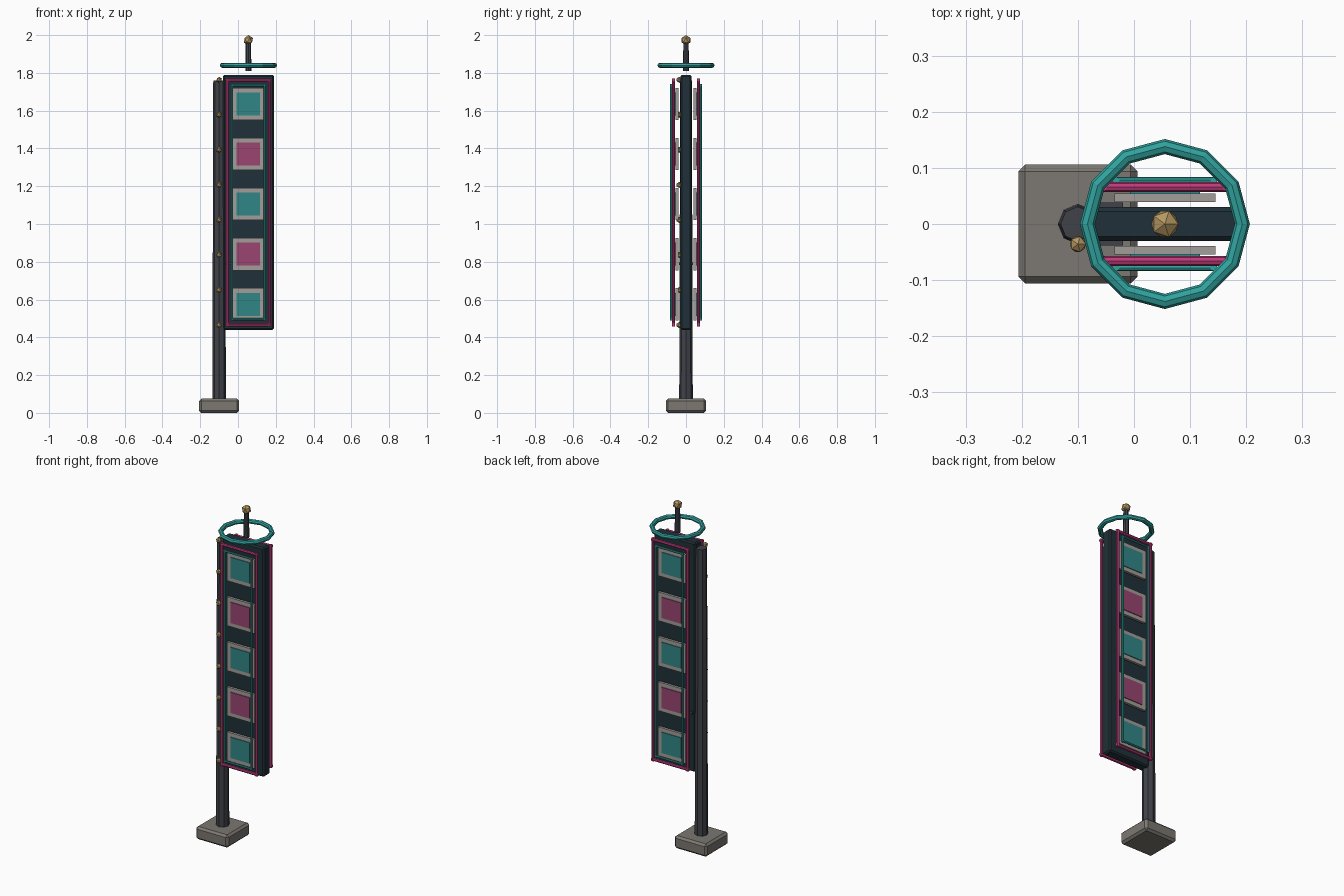
import bpy
from math import pi

if "Cube" in bpy.data.objects:
    bpy.data.objects.remove(bpy.data.objects["Cube"])

CX = 0.055  # centre line of the hanging panel


def mat(name, r, g, b):
    m = bpy.data.materials.new(name)
    m.diffuse_color = (r, g, b, 1)
    m.use_nodes = True
    m.node_tree.nodes["Principled BSDF"].inputs["Base Color"].default_value = m.diffuse_color
    return m


TEAL = mat("teal", 0.03, 0.36, 0.34)
PINK = mat("pink", 0.52, 0.045, 0.2)
TEAL_PANE = mat("teal_pane", 0.03, 0.24, 0.24)
PINK_PANE = mat("pink_pane", 0.32, 0.06, 0.16)
DARK = mat("dark_panel", 0.014, 0.03, 0.04)
STEEL = mat("steel", 0.05, 0.055, 0.065)
STONE = mat("stone", 0.2, 0.185, 0.165)
TRIM = mat("trim", 0.36, 0.34, 0.32)
GOLD = mat("gold", 0.46, 0.31, 0.12)


def finish(name, m):
    o = bpy.context.object
    o.name = name
    o.data.materials.append(m)
    return o


def box(name, loc, size, m, bevel=0.0):
    bpy.ops.mesh.primitive_cube_add(size=1, location=loc)
    o = finish(name, m)
    o.scale = size
    bpy.ops.object.transform_apply(location=False, rotation=False, scale=True)
    if bevel:
        b = o.modifiers.new("bevel", 'BEVEL')
        b.width, b.segments = bevel, 1
    return o


def rod(name, loc, r1, r2, length, m, rot=(0, 0, 0), sides=8):
    bpy.ops.mesh.primitive_cone_add(vertices=sides, radius1=r1, radius2=r2, depth=length,
                                    location=loc, rotation=rot)
    # put a vertex on the x axis
    return finish(name, m)


def bead(name, loc, r):
    bpy.ops.mesh.primitive_ico_sphere_add(subdivisions=1, radius=r, location=loc)
    return finish(name, GOLD)


def tube_frame(name, y, half_w, z0, z1, r, m):
    zc, h = (z0 + z1) / 2, z1 - z0
    for s in (-1, 1):
        rod(name + "_upright", (CX + s * half_w, y, zc), r, r, h + 2 * r, m)
    for z in (z0, z1):
        rod(name + "_crossbar", (CX, y, z), r, r, 2 * half_w + 2 * r, m, (0, pi / 2, 0))


# base and post
box("base", (-0.1, 0, 0.0375), (0.212, 0.212, 0.075), STONE, 0.012)
rod("post", (-0.1, 0, 0.91), 0.036, 0.031, 1.70, STEEL)

# hanging panel and its small clamp
box("panel", (CX, 0, 1.115), (0.27, 0.06, 1.35), DARK, 0.008)
box("clamp", (-0.045, 0, 0.79), (0.05, 0.076, 0.014), STEEL)

# both faces: tube frames and five framed tiles
for side in (-1, 1):
    tube_frame("outer_tube", side * 0.066, 0.112, 0.467, 1.762, 0.009, PINK)
    tube_frame("inner_tube", side * 0.078, 0.087, 0.496, 1.734, 0.006, TEAL)
    for i in range(5):
        z = 1.635 - 0.265 * i
        box("tile_frame", (CX, side * 0.047, z), (0.18, 0.015, 0.17), TRIM)
        box("tile_pane", (CX, side * 0.052, z), (0.125, 0.014, 0.122),
            PINK_PANE if i % 2 else TEAL_PANE)

# beads running up the front of the post
for i in range(8):
    bead("post_bead", (-0.1, -0.036, 0.465 + i * 0.1855), 0.016)

# ring, mast and finial on top
bpy.ops.mesh.primitive_torus_add(location=(CX, 0, 1.84), major_segments=12, minor_segments=8,
                                 major_radius=0.138, minor_radius=0.0135)
finish("top_ring", TEAL)
rod("mast", (CX, 0, 1.885), 0.016, 0.014, 0.15, STEEL)
bead("finial", (CX, 0, 1.973), 0.027)
